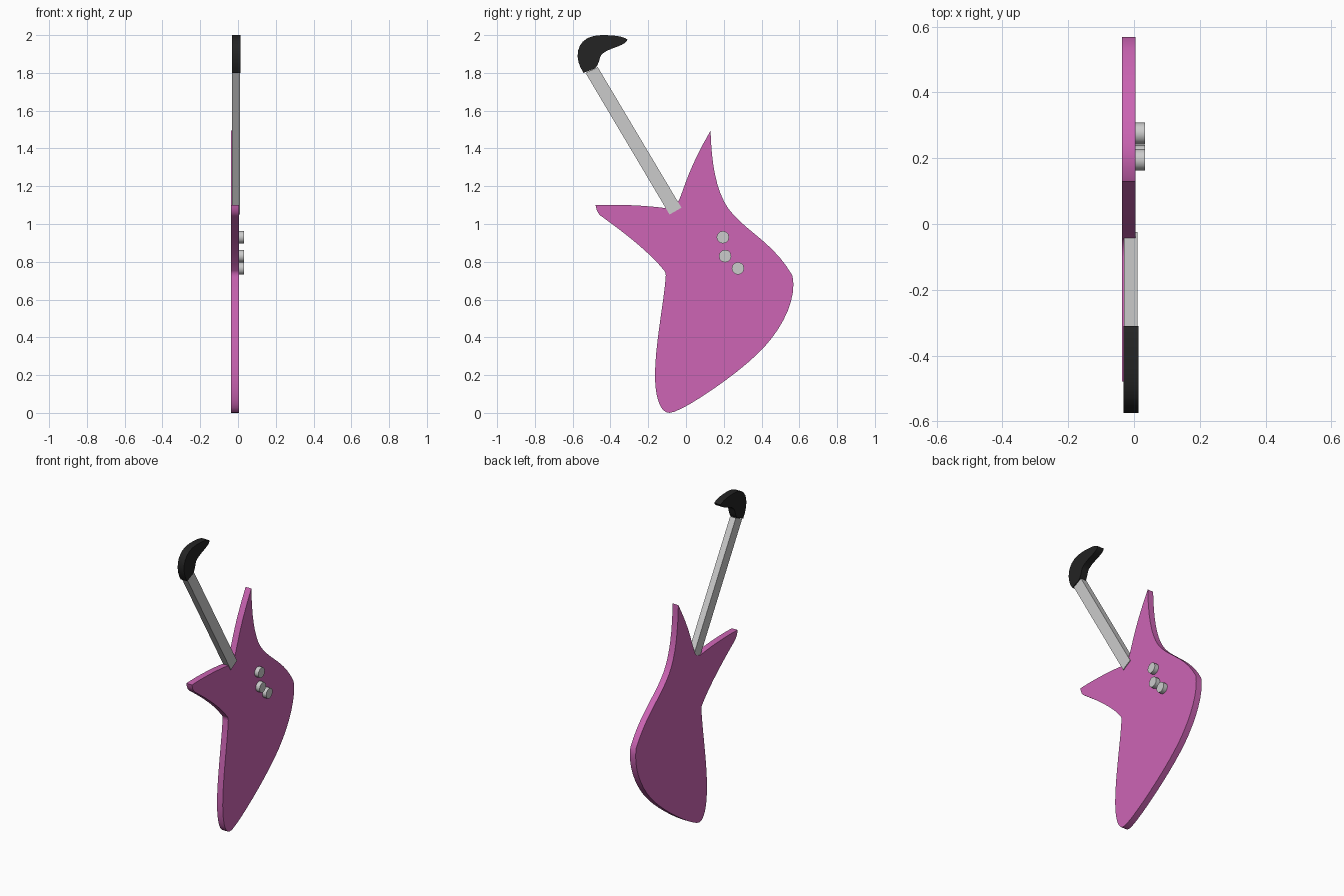
import bpy
import bmesh
import math
from mathutils import Matrix, Vector
from mathutils.geometry import interpolate_bezier

cube = bpy.data.objects.get("Cube")
if cube:
    bpy.data.objects.remove(cube, do_unlink=True)


def make_material(name, rgb):
    mat = bpy.data.materials.new(name)
    mat.use_nodes = True
    colour = (*rgb, 1)
    mat.diffuse_color = colour
    mat.node_tree.nodes["Principled BSDF"].inputs["Base Color"].default_value = colour
    return mat


pink = make_material("pink", (.61, .13, .46))
silver = make_material("silver grey", (.6, .6, .6))
black = make_material("black", (.017, .017, .017))


def finish(name, bm, material):
    """Turn a bmesh into a named object with smooth sides and sharp rims."""
    bmesh.ops.recalc_face_normals(bm, faces=bm.faces)
    mesh = bpy.data.meshes.new(name)
    bm.to_mesh(mesh)
    bm.free()
    mesh.materials.append(material)
    obj = bpy.data.objects.new(name, mesh)
    bpy.context.collection.objects.link(obj)
    bpy.ops.object.select_all(action="DESELECT")
    obj.select_set(True)
    bpy.context.view_layer.objects.active = obj
    bpy.ops.object.shade_smooth_by_angle(angle=math.radians(32))
    return obj


def plate(name, outline, x_min, x_max, material):
    """Extrude a closed (y, z) outline across x."""
    bm = bmesh.new()
    face = bm.faces.new([bm.verts.new((x_min, y, z)) for y, z in outline])
    moved = bmesh.ops.extrude_face_region(bm, geom=[face])["geom"]
    verts = [v for v in moved if isinstance(v, bmesh.types.BMVert)]
    bmesh.ops.translate(bm, verts=verts, vec=(x_max - x_min, 0, 0))
    return finish(name, bm, material)


def curved_outline(start, segments, steps=10):
    """Chain curve segments, each given as handle, handle, end point."""
    points = [Vector(start)]
    for first, second, end in segments:
        curve = interpolate_bezier(points[-1], Vector(first), Vector(second), Vector(end), steps)
        points += [p.to_2d() for p in curve[1:]]
    if (points[-1] - points[0]).length < .001:
        points.pop()
    return points


# Body: horned slab, clockwise from the tip of the upper horn
body = curved_outline((.13, 1.494), [
    ((.135, 1.3), (.165, 1.14), (.25, 1.05)),
    ((.34, .95), (.47, .89), (.564, .726)),
    ((.59, .6), (.505, .43), (.373, .307)),
    ((.24, .18), (-.03, 0), (-.087, 0)),
    ((-.14, 0), (-.164, .09), (-.164, .2)),
    ((-.164, .36), (-.115, .6), (-.108, .715)),
    ((-.106, .73), (-.107, .742), (-.114, .752)),
    ((-.2, .86), (-.35, .97), (-.452, 1.044)),
    ((-.47, 1.06), (-.475, 1.08), (-.479, 1.1)),
    ((-.38, 1.105), (-.22, 1.1), (-.1, 1.083)),
    ((-.08, 1.083), (-.06, 1.09), (-.045, 1.11)),
    ((-.005, 1.19), (0, 1.27), (.13, 1.494)),
])
plate("body", body, -.036, .005, pink)

# Neck: straight bar running from the body up into the headstock
plate("neck", [(-.087, 1.05), (-.024, 1.086), (-.467, 1.83), (-.532, 1.8)], -.031, .01, silver)

# Headstock: hooked paddle
head = curved_outline((-.542, 1.8), [
    ((-.6, 1.88), (-.585, 2), (-.447, 2)),
    ((-.39, 2), (-.33, 1.995), (-.31, 1.976)),
    ((-.32, 1.94), (-.41, 1.935), (-.447, 1.897)),
    ((-.46, 1.88), (-.46, 1.84), (-.484, 1.823)),
])
plate("headstock", head, -.032, .014, black)

# Control knobs on the face of the body
for label, y, z in (("upper", .195, .93), ("middle", .207, .83), ("lower", .275, .765)):
    bm = bmesh.new()
    place = Matrix.Translation((.017, y, z)) @ Matrix.Rotation(math.pi / 2, 4, "Y")
    bmesh.ops.create_cone(bm, cap_ends=True, segments=12, radius1=.033, radius2=.033,
                          depth=.032, matrix=place)
    finish(label + "_knob", bm, silver)
